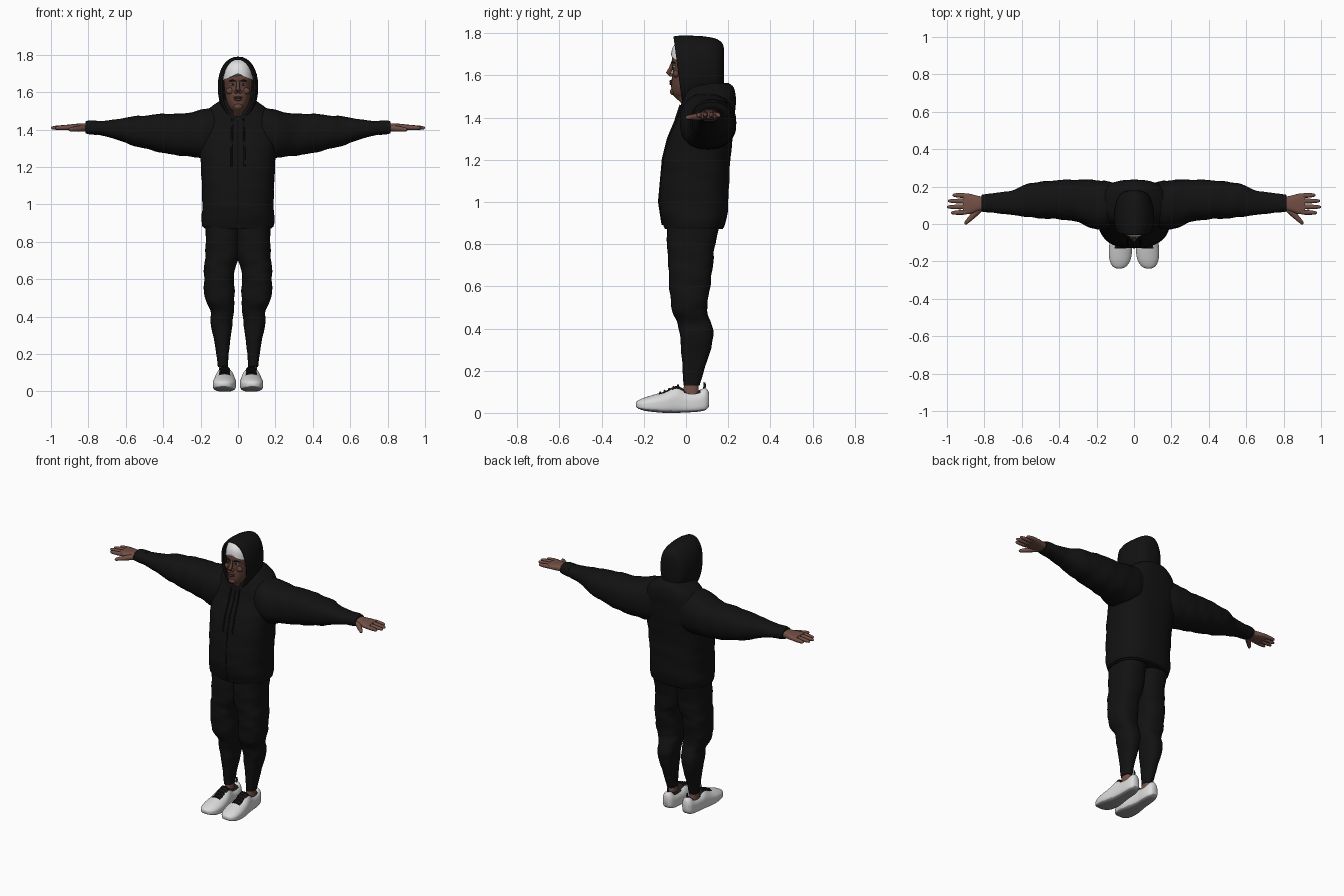
import bpy, bmesh, math
from mathutils import Vector

if "Cube" in bpy.data.objects:
    bpy.data.objects.remove(bpy.data.objects["Cube"], do_unlink=True)


def material(name, r, g, b):
    m = bpy.data.materials.new(name)
    m.use_nodes = True
    m.diffuse_color = (r, g, b, 1)
    bsdf = m.node_tree.nodes["Principled BSDF"]
    bsdf.inputs["Base Color"].default_value = (r, g, b, 1)
    bsdf.inputs["Roughness"].default_value = 0.8
    return m


CLOTH = material("black cloth", .006, .006, .006)
FACE = material("dark brown skin", .12, .055, .04)
HAND = material("brown skin", .17, .08, .06)
LIP = material("lip brown", .09, .032, .028)
WHITE = material("shoe white", .7, .7, .7)
BAND = material("headband white", .75, .75, .75)
SOLE = material("sole grey", .3, .3, .3)
DARK = material("dark trim", .012, .01, .01)


def finish(name, bm, mats, rule=None):
    """Turn a bmesh into a smooth shaded object, colouring faces by a rule."""
    bmesh.ops.recalc_face_normals(bm, faces=bm.faces)
    if rule:
        bm.normal_update()
        for f in bm.faces:
            f.material_index = rule(f.calc_center_median(), f.normal)
    mesh = bpy.data.meshes.new(name)
    bm.to_mesh(mesh)
    bm.free()
    for m in mats:
        mesh.materials.append(m)
    ob = bpy.data.objects.new(name, mesh)
    bpy.context.collection.objects.link(ob)
    bpy.ops.object.select_all(action='DESELECT')
    ob.select_set(True)
    bpy.context.view_layer.objects.active = ob
    bpy.ops.object.shade_smooth_by_angle(angle=math.radians(50))
    return ob


def skin_rings(bm, rings, start=True, end=True):
    rows = [[bm.verts.new(p) for p in ring] for ring in rings]
    n = len(rows[0])
    for r, q in zip(rows, rows[1:]):
        for i in range(n):
            j = (i + 1) % n
            bm.faces.new((r[i], r[j], q[j], q[i]))
    if start:
        bm.faces.new(rows[0])
    if end:
        bm.faces.new(rows[-1])


def spline(a, b, c, d, t):
    """Smooth value between b and c."""
    return b + .5 * t * (c - a + t * (2*a - 5*b + 4*c - d + t * (3*(b - c) + d - a)))


def loft(name, axis, sections, mats, side=1, p=2.3, low=None, ripple=0, freq=50,
         start=True, n=32, steps=5, rule=None, bend=None):
    """Skin rounded sections (position, a0, a1, b0, b1) along an axis."""
    rows = []
    last = len(sections) - 1
    for k in range(last):
        quad = [sections[min(max(k + o, 0), last)] for o in (-1, 0, 1, 2)]
        for s in range(steps):
            rows.append([spline(*v, s / steps) for v in zip(*quad)])
    rows.append(sections[-1])
    rings = []
    for t, a0, a1, b0, b1 in rows:
        ring = []
        for i in range(n):
            th = math.tau * i / n
            c, s = math.cos(th), math.sin(th)
            e = 2 / (low if low and s < 0 else p)
            # creases run diagonally round the cloth
            w = 1 + ripple * (math.sin(freq * t + 2 * th) + .6 * math.sin(freq * 1.7 * t - 3 * th))
            a = (a0 + a1) / 2 + (a1 - a0) / 2 * w * math.copysign(abs(c) ** e, c)
            b = (b0 + b1) / 2 + (b1 - b0) / 2 * w * math.copysign(abs(s) ** e, s)
            v = Vector({'x': (t, a, b), 'y': (a, t, b), 'z': (a, b, t)}[axis])
            if bend:
                v = bend(v)
            v.x *= side
            ring.append(v)
        rings.append(ring)
    bm = bmesh.new()
    skin_rings(bm, rings, start)
    return finish(name, bm, mats, rule)


def tube(name, points, radii, mat, n=10):
    """Round rod through points with a radius at each."""
    pts = [Vector(p) for p in points]
    d = (pts[-1] - pts[0]).normalized()
    u = d.orthogonal().normalized()
    v = d.cross(u)
    rings = [[q + r * (u * math.cos(math.tau * i / n) + v * math.sin(math.tau * i / n))
              for i in range(n)] for q, r in zip(pts, radii)]
    bm = bmesh.new()
    skin_rings(bm, rings)
    return finish(name, bm, [mat])


def blob(name, centre, size, mat):
    bm = bmesh.new()
    bmesh.ops.create_uvsphere(bm, u_segments=16, v_segments=10, radius=1)
    for v in bm.verts:
        v.co = Vector(c + s * q for c, s, q in zip(centre, size, v.co))
    return finish(name, bm, [mat])


# Hooded top: body, hem band and hood
loft("hoodie_body", 'z', [
    (.88, -.19, .19, -.105, .18), (.93, -.195, .195, -.12, .195), (1, -.19, .19, -.128, .2),
    (1.1, -.193, .193, -.122, .205), (1.2, -.198, .198, -.11, .21), (1.3, -.205, .205, -.085, .222),
    (1.38, -.205, .205, -.05, .23), (1.45, -.19, .19, -.027, .235), (1.51, -.155, .155, -.01, .235),
    (1.545, -.11, .11, 0, .225), (1.565, -.08, .08, .03, .2)], [CLOTH], p=2.6, ripple=.006, n=48)
loft("hoodie_hem", 'z', [(.872, -.18, .18, -.1, .175), (.9, -.193, .193, -.11, .185),
                         (.93, -.188, .188, -.112, .19)], [CLOTH], p=2.6)


def slant(v):
    # lower part of the face opening sits further back
    v.y += (1.79 - v.z) * .13 * min(1, max(0, (.1 - v.y) / .16))
    return v


hood = loft("hood", 'y', [
    (-.06, -.094, .094, 1.46, 1.785), (0, -.107, .107, 1.46, 1.79), (.08, -.104, .104, 1.48, 1.785),
    (.14, -.088, .088, 1.49, 1.775), (.17, -.06, .06, 1.52, 1.755), (.18, -.03, .03, 1.57, 1.73)],
    [CLOTH], p=2.2, start=False, ripple=.003, bend=slant)
shell = hood.modifiers.new("thickness", 'SOLIDIFY')
shell.thickness = .012
shell.offset = -1
tube("zip_seam", [(0, -.028, 1.45), (0, -.051, 1.38), (0, -.087, 1.3), (0, -.111, 1.2),
                  (0, -.129, 1), (0, -.112, .89)], [.004] * 6, CLOTH)

# Head, headband and face
loft("head", 'z', [
    (1.45, -.05, .05, 0, .11), (1.49, -.03, .03, -.045, .11), (1.515, -.046, .046, -.066, .115),
    (1.55, -.061, .061, -.07, .12), (1.59, -.069, .069, -.067, .125), (1.63, -.074, .074, -.063, .13),
    (1.665, -.077, .077, -.068, .135), (1.72, -.074, .074, -.058, .13), (1.755, -.055, .055, -.03, .1)],
    [FACE], p=2.3)


def droop(v):
    # the lower edge curves down beside the brow
    v.z -= .5 * abs(v.x) * max(0, 1.77 - v.z) / .08
    return v


loft("headband", 'z', [(1.7, -.081, .081, -.071, .135), (1.73, -.079, .079, -.064, .13),
                       (1.755, -.067, .067, -.045, .12), (1.772, -.04, .04, -.015, .08)],
     [BAND], bend=droop)
tube("nose_bridge", [(0, -.062, 1.665), (0, -.072, 1.635), (0, -.083, 1.61), (0, -.074, 1.597)],
     [.007, .009, .013, .008], FACE)
blob("upper_lip", (0, -.07, 1.572), (.024, .009, .006), LIP)
blob("lower_lip", (0, -.07, 1.561), (.021, .009, .007), LIP)
blob("chin", (0, -.064, 1.523), (.024, .012, .016), FACE)

for side, label in ((1, "left"), (-1, "right")):
    def at(x, y, z):
        return (side * x, y, z)

    # Features beside the nose
    blob(label + "_nostril", at(.012, -.07, 1.602), (.009, .011, .008), FACE)
    blob(label + "_cheek", at(.042, -.047, 1.607), (.022, .014, .018), FACE)
    blob(label + "_eye", at(.03, -.054, 1.641), (.013, .009, .006), WHITE)
    blob(label + "_iris", at(.03, -.06, 1.641), (.006, .005, .006), DARK)
    tube(label + "_eyebrow", [at(.014, -.068, 1.659), at(.03, -.064, 1.664), at(.052, -.051, 1.658)],
         [.003, .005, .002], DARK)
    tube(label + "_drawstring", [at(.03, -.026, 1.46), at(.032, -.052, 1.38), at(.034, -.086, 1.3),
                                 at(.034, -.111, 1.2)], [.005] * 4, CLOTH)

    # Sleeve and cuff
    loft(label + "_sleeve", 'x', [
        (.1, -.01, .22, 1.25, 1.53), (.2, -.03, .235, 1.25, 1.505), (.3, .01, .237, 1.26, 1.485),
        (.4, .025, .235, 1.275, 1.485), (.5, .03, .225, 1.3, 1.475), (.57, .038, .215, 1.317, 1.47),
        (.65, .048, .18, 1.348, 1.455), (.75, .06, .165, 1.373, 1.445), (.8, .065, .158, 1.382, 1.443)],
        [CLOTH], side, ripple=.014, freq=55)
    loft(label + "_cuff", 'x', [(.75, .06, .165, 1.372, 1.447), (.79, .063, .16, 1.374, 1.45),
                                (.815, .066, .156, 1.38, 1.444)], [CLOTH], side)

    # Hand
    loft(label + "_palm", 'x', [
        (.79, .08, .142, 1.39, 1.435), (.84, .067, .152, 1.392, 1.433), (.88, .053, .162, 1.395, 1.43),
        (.915, .054, .163, 1.398, 1.426)], [HAND], side, p=2.8)
    for finger, y, tip in (("index", .063, .978), ("middle", .092, 1), ("ring", .122, .995),
                           ("little", .151, .97)):
        base = .895
        tube(f"{label}_{finger}_finger",
             [at(base + (tip - base) * f, y + (y - .105) * .08 * f, 1.413 - .004 * f)
              for f in (0, .4, .75, .94, 1)], [.013, .013, .011, .008, .003], HAND)
    tube(label + "_thumb", [at(.82, .085, 1.408), at(.855, .05, 1.404), at(.885, .02, 1.402),
                            at(.9, .005, 1.4), at(.904, 0, 1.4)], [.018, .016, .012, .009, .003], HAND)

    # Trouser leg, ankle band and ankle
    loft(label + "_trouser_leg", 'z', [
        (.13, .054, .107, -.012, .065), (.2, .05, .116, -.016, .085), (.26, .043, .125, -.02, .105),
        (.32, .035, .138, -.025, .122), (.38, .028, .148, -.03, .13), (.43, .022, .146, -.043, .118),
        (.48, .02, .17, -.065, .1), (.53, .018, .182, -.072, .103), (.6, .022, .181, -.08, .115),
        (.66, .016, .182, -.082, .122), (.72, -.008, .175, -.085, .13), (.8, -.012, .173, -.09, .138),
        (.92, -.012, .172, -.09, .17)], [CLOTH], side, p=2.5, ripple=.013, freq=60)
    loft(label + "_ankle", 'z', [(.06, .05, .105, -.02, .065), (.11, .054, .102, -.012, .06),
                                 (.16, .056, .1, -.008, .055)], [HAND], side)

    # Shoe: white upper, dark tongue and collar, grey underside
    def shoe_colour(c, nrm):
        if nrm.z < -.6:
            return 1
        across = abs(abs(c.x) - .071)
        if nrm.z > .3 and across < .03 and -.13 < c.y < .07:
            return 2
        return 0

    loft(label + "_shoe", 'y', [
        (-.237, .062, .095, .03, .05), (-.225, .04, .115, .02, .06), (-.195, .02, .13, .01, .073),
        (-.15, .011, .135, .004, .087), (-.1, .012, .131, 0, .102), (-.045, .02, .122, 0, .128),
        (0, .026, .116, .002, .108), (.05, .027, .113, .005, .104), (.09, .036, .106, .012, .118),
        (.108, .052, .092, .028, .1)], [WHITE, SOLE, DARK], side, p=2, low=4, n=48, rule=shoe_colour)
    for i in range(5):
        y, z = -.125 + i * .021, .096 + i * .0085
        tube(f"{label}_lace_{i + 1}", [at(.042, y, z - .014), at(.056, y + .003, z + .001),
                                       at(.086, y + .003, z + .001), at(.1, y, z - .014)],
             [.005] * 4, DARK, 8)
    tube(label + "_heel_tab", [at(.071, .082, .1), at(.071, .09, .13), at(.071, .088, .145)],
         [.007, .006, .004], DARK)
